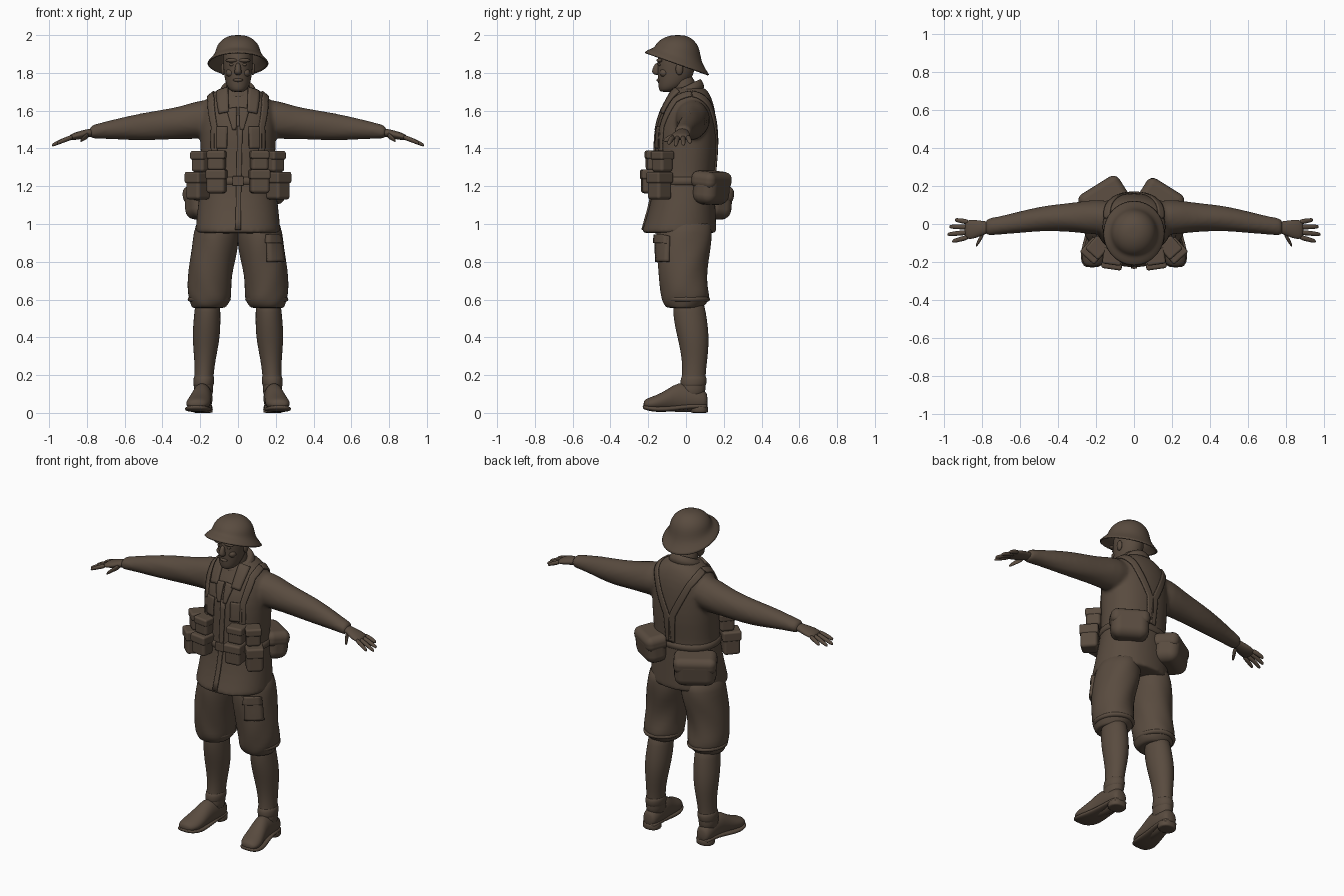
import bpy, bmesh
from math import sin, cos, pi, radians
from mathutils import Vector, Matrix

if "Cube" in bpy.data.objects:
    bpy.data.objects.remove(bpy.data.objects["Cube"], do_unlink=True)

brown = bpy.data.materials.new("dark brown")
brown.use_nodes = True
COLOR = (0.1, 0.071, 0.05, 1)
brown.diffuse_color = COLOR
brown.node_tree.nodes["Principled BSDF"].inputs["Base Color"].default_value = COLOR
SEGMENTS = 24


def power(value, exponent):
    return abs(value) ** exponent * (1 if value >= 0 else -1)


def add_loft(bm, rings, axis="z", round_off=1.0, ripple=0.0, cap_start=True):
    """Skin rings of (x, y, z, radius a, radius b, optional tilt) facing one axis."""
    loops = []
    for i, (x, y, z, a, b, *tilt) in enumerate(rings):
        loop = []
        for k in range(SEGMENTS):
            t = 2 * pi * k / SEGMENTS
            grow = 1 + ripple * sin(5 * t + 1.9 * i)
            u = a * grow * power(cos(t), round_off)
            v = b * grow * power(sin(t), round_off)
            lift = tilt[0] * sin(t) if tilt else 0
            offset = {"z": (u, v, lift), "x": (0, u, v), "y": (u, 0, v)}[axis]
            loop.append(bm.verts.new(Vector((x, y, z)) + Vector(offset)))
        loops.append(loop)
    for low, high in zip(loops, loops[1:]):
        for k in range(SEGMENTS):
            n = (k + 1) % SEGMENTS
            bm.faces.new((low[k], low[n], high[n], high[k]))
    if cap_start:
        bm.faces.new(loops[0][::-1])
    bm.faces.new(loops[-1])


def finish(name, bm, mirror=False, subdivide=1):
    bmesh.ops.recalc_face_normals(bm, faces=bm.faces)
    mesh = bpy.data.meshes.new(name)
    bm.to_mesh(mesh)
    bm.free()
    for face in mesh.polygons:
        face.use_smooth = True
    mesh.materials.append(brown)
    obj = bpy.data.objects.new(name, mesh)
    bpy.context.scene.collection.objects.link(obj)
    if subdivide:
        obj.modifiers.new("Subdivide", "SUBSURF").levels = subdivide
        obj.modifiers["Subdivide"].render_levels = subdivide
    if mirror:
        obj.modifiers.new("Mirror", "MIRROR").use_clip = False
        obj.modifiers["Mirror"].use_mirror_merge = False
    return obj


def loft(name, rings, axis="z", mirror=False, **shape):
    bm = bmesh.new()
    add_loft(bm, rings, axis, **shape)
    return finish(name, bm, mirror)


def ball(name, place, size, mirror=False):
    bm = bmesh.new()
    bmesh.ops.create_uvsphere(bm, u_segments=16, v_segments=10, radius=1)
    bmesh.ops.transform(bm, verts=bm.verts,
                        matrix=Matrix.Translation(place) @ Matrix.Diagonal((*size, 1)))
    return finish(name, bm, mirror, 0)


def box(name, place, size, turn=0, bevel=0.015, mirror=False, lean=0):
    bm = bmesh.new()
    bmesh.ops.create_cube(bm, size=1)
    matrix = (Matrix.Translation(place) @ Matrix.Rotation(radians(turn), 4, "Z")
              @ Matrix.Rotation(radians(lean), 4, "X") @ Matrix.Diagonal((*size, 1)))
    bmesh.ops.transform(bm, verts=bm.verts, matrix=matrix)
    obj = finish(name, bm, False, 0)
    rounding = obj.modifiers.new("Bevel", "BEVEL")
    rounding.width, rounding.segments, rounding.harden_normals = bevel, 4, True
    if mirror:
        obj.modifiers.new("Mirror", "MIRROR")
    return obj


def strip(name, path, widths, target, mirror=False, thick=0.01):
    """A cloth band along a path, laid on the surface of the target."""
    bm = bmesh.new()
    points = [Vector(p) for p in path]
    steps = 10
    rows = []
    total = steps * (len(points) - 1)
    for i in range(total + 1):
        s = min(i // steps, len(points) - 2)
        center = points[s].lerp(points[s + 1], i / steps - s)
        outward = Vector((center.x * 0.4, center.y, 0.05))
        side = (points[s + 1] - points[s]).cross(outward).normalized()
        width = widths[0] + (widths[1] - widths[0]) * i / total
        rows.append([bm.verts.new(center + side * width * (j / 4 - 0.5)) for j in range(5)])
    for a, b in zip(rows, rows[1:]):
        for j in range(4):
            bm.faces.new((a[j], a[j + 1], b[j + 1], b[j]))
    obj = finish(name, bm, False, 0)
    wrap = obj.modifiers.new("Lay", "SHRINKWRAP")
    wrap.target, wrap.offset, wrap.wrap_mode = target, 0.004, "ABOVE_SURFACE"
    solid = obj.modifiers.new("Thickness", "SOLIDIFY")
    solid.thickness, solid.offset = thick, 0
    if mirror:
        obj.modifiers.new("Mirror", "MIRROR")
    return obj


# Jacket: torso and sleeves blended into one cloth surface
bm = bmesh.new()
add_loft(bm, [(0, -.035, .95, .21, .18), (0, -.037, .955, .226, .2), (0, -.035, .97, .226, .197),
              (0, -.02, 1.07, .218, .178), (0, -.01, 1.2, .2, .163), (0, -.01, 1.26, .195, .16),
              (0, 0, 1.38, .2, .165), (0, 0, 1.5, .203, .165), (0, .012, 1.6, .2, .145),
              (0, .02, 1.66, .178, .12), (0, .02, 1.7, .125, .1), (0, .015, 1.73, .08, .08)],
         round_off=0.92)
for side in (1, -1):
    sleeve = [(.08, .03, 1.56, .09, .1), (.2, .036, 1.555, .095, .105), (.3, .036, 1.537, .08, .087),
              (.4, .034, 1.525, .072, .08), (.5, .026, 1.515, .065, .074), (.6, .01, 1.507, .058, .062),
              (.7, -.006, 1.497, .049, .046), (.77, -.016, 1.488, .046, .037),
              (.785, -.018, 1.486, .042, .033)]
    add_loft(bm, [(side * x, *rest) for x, *rest in sleeve], "x", ripple=0.025)
jacket = finish("jacket", bm)
remesh = jacket.modifiers.new("Blend", "REMESH")
remesh.mode, remesh.voxel_size, remesh.use_smooth_shade = "VOXEL", 0.011, True
soften = jacket.modifiers.new("Soften", "SMOOTH")
soften.factor, soften.iterations = 0.5, 5

# Collar, lapels, front edge and hem
loft("collar", [(0, .005, 1.68, .115, .105, .02), (0, 0, 1.715, .095, .092, .035),
                (0, -.005, 1.735, .078, .08, .04), (0, -.005, 1.72, .068, .07, .035)])
strip("collar_point", [(.085, -.05, 1.72), (.075, -.13, 1.59)], (.07, .055), jacket, True, .016)
strip("lapel", [(.035, -.14, 1.62), (.02, -.17, 1.5)], (.06, .02), jacket, True, .012)
strip("front_edge", [(.01, -.17, 1.52), (0, -.24, .97)], (.03, .03), jacket)
strip("chest_pocket", [(.1, -.17, 1.52), (.1, -.17, 1.4)], (.08, .08), jacket, True)

# Webbing: belt, shoulder straps and back straps
loft("belt", [(0, -.01, 1.2, .19, .15), (0, -.01, 1.205, .21, .172), (0, -.01, 1.25, .206, .17),
              (0, -.01, 1.255, .19, .15)], round_off=0.92)
box("belt_buckle", (0, -.182, 1.228), (.06, .016, .05), bevel=.005)
strip("shoulder_strap", [(.135, -.15, 1.38), (.14, -.15, 1.52), (.145, -.06, 1.66), (.14, .03, 1.69)],
      (.04, .04), jacket, True)
strip("back_strap", [(.14, .03, 1.69), (.115, .14, 1.62), (.02, .18, 1.42), (.01, .17, 1.25)],
      (.04, .04), jacket, True)

# Ammunition pouches with flaps
for row, x, y, z, wide, deep, tall, turn in (
        ("upper_inner", .112, -.165, 1.335, .092, .09, .105, 8),
        ("lower_inner", .113, -.187, 1.225, .1, .095, .125, 8),
        ("upper_outer", .192, -.125, 1.33, .085, .085, .11, 42),
        ("lower_outer", .212, -.14, 1.202, .095, .1, .145, 42)):
    box(row + "_pouch", (x, y, z), (wide, deep, tall), turn, .018, True)
    box(row + "_flap", (x, y, z + tall * .3), (wide + .008, deep + .01, tall * .42), turn, .012, True)

# Haversack on the left hip, larger pack on the right
for name, place, size, turn in (
        ("left_haversack", Vector((.145, .135, 1.19)), Vector((.22, .14, .175)), -32),
        ("right_pack", Vector((-.16, .135, 1.115)), Vector((.24, .155, .18)), 32)):
    box(name, place, size, turn, .055, lean=-6)
    box(name + "_flap", place + Vector((0, 0, size.z * .24)),
        size * 1.04 - Vector((0, 0, size.z * .5)), turn, .04, lean=-6)

# Baggy shorts
shorts = loft("shorts", [(.105, -.005, 1.04, .11, .14), (.115, -.01, .95, .12, .15),
                         (.122, -.012, .88, .123, .148), (.138, -.018, .8, .121, .135),
                         (.148, -.018, .72, .117, .128), (.152, -.008, .65, .117, .128),
                         (.15, -.002, .605, .113, .13), (.15, -.008, .575, .1, .112),
                         (.155, -.01, .552, .086, .09), (.16, 0, .56, .07, .07)],
              mirror=True, ripple=0.03)
strip("thigh_pocket", [(.2, -.13, .94), (.205, -.13, .8)], (.11, .12), shorts, thick=.022)
strip("thigh_pocket_flap", [(.2, -.14, .945), (.2, -.14, .9)], (.115, .12), shorts, thick=.034)
loft("shorts_cuff", [(.152, 0, .585, .1, .11), (.152, .002, .592, .116, .128),
                     (.152, .002, .612, .116, .128), (.152, 0, .62, .1, .11)], mirror=True, ripple=0.02)

# Lower legs, socks and gaiters
loft("lower_leg", [(.16, .01, .62, .066, .08), (.162, .018, .53, .069, .088), (.166, .03, .45, .074, .088),
                   (.17, .042, .37, .07, .08), (.175, .046, .28, .056, .067), (.18, .042, .2, .05, .061),
                   (.183, .037, .13, .053, .068), (.185, .03, .07, .05, .07)], mirror=True)
loft("gaiter_top", [(.18, .042, .195, .045, .055), (.18, .042, .2, .055, .067),
                    (.182, .039, .15, .056, .072), (.184, .036, .13, .05, .06)], mirror=True)

# Boots, soles and heels
loft("boot", [(.186, .115, .06, .028, .035), (.186, .1, .066, .047, .056), (.185, .03, .075, .053, .07),
              (.19, -.04, .085, .051, .083), (.2, -.1, .066, .058, .056), (.21, -.16, .051, .067, .041),
              (.217, -.205, .047, .056, .031), (.22, -.226, .045, .03, .018)], "y", True)
loft("sole", [(.186, .113, .034, .035, .012), (.186, .1, .034, .051, .014), (.188, .02, .036, .052, .014),
              (.2, -.07, .022, .06, .014), (.211, -.15, .018, .074, .016), (.218, -.21, .026, .06, .013),
              (.221, -.23, .032, .034, .01)], "y", True, round_off=0.7)
loft("heel", [(.186, .07, .0, .05, .042), (.186, .07, .003, .053, .047), (.186, .07, .03, .053, .047),
              (.186, .07, .04, .05, .045)], mirror=True, round_off=0.85)

# Hands
loft("palm", [(.75, -.016, 1.488, .03, .022), (.79, -.02, 1.482, .034, .022), (.83, -.026, 1.472, .048, .023),
              (.87, -.03, 1.463, .052, .019), (.895, -.03, 1.457, .045, .013)], "x", True)
for finger, root, tip_x, tip_y in (("little", .01, .945, .022), ("ring", -.016, .975, -.014),
                                   ("middle", -.043, .985, -.055), ("index", -.068, .96, -.092)):
    length = tip_x - .87
    loft(finger + "_finger", [(.87 + length * t, root + (tip_y - root) * t, 1.462 - .4 * length * t * (.7 + .3 * t),
                               r, r) for t, r in ((0, .014), (.5, .013), (.9, .011), (1, .006))], "x", True)
loft("thumb", [(.79, -.04, 1.472, .022, .018), (.81, -.075, 1.46, .017, .015),
               (.825, -.1, 1.448, .015, .012), (.835, -.115, 1.44, .007, .007)], "x", True)

# Head, neck and face
loft("neck", [(0, .0, 1.64, .07, .07), (0, -.01, 1.72, .06, .062), (0, -.025, 1.8, .062, .066)])
loft("head", [(0, -.105, 1.698, .028, .03), (0, -.09, 1.712, .05, .055), (0, -.068, 1.745, .066, .08),
              (0, -.055, 1.79, .074, .095), (0, -.05, 1.84, .079, .103), (0, -.05, 1.9, .08, .1),
              (0, -.05, 1.95, .06, .075)])
loft("nose", [(0, -.15, 1.788, .012, .012), (0, -.16, 1.8, .021, .023), (0, -.158, 1.82, .016, .02),
              (0, -.15, 1.855, .012, .013)])
ball("lips", (0, -.142, 1.762), (.026, .014, .01))
ball("chin", (0, -.118, 1.722), (.028, .02, .02))
ball("brow", (.032, -.14, 1.866), (.034, .016, .011), True)
ball("cheek", (.04, -.115, 1.8), (.024, .025, .022), True)
ball("eye", (.032, -.139, 1.843), (.014, .008, .007), True)
ball("ear", (.079, -.035, 1.82), (.012, .02, .032), True)

# Wide-brimmed steel helmet, brim tipped up at the front
helmet = loft("helmet", [(0, -.048, 1.85, .163, .172, -.06), (0, -.048, 1.868, .15, .157, -.054),
                         (0, -.046, 1.89, .128, .133, -.04), (0, -.044, 1.915, .12, .122, -.025),
                         (0, -.043, 1.945, .112, .114, -.012), (0, -.043, 1.975, .088, .09, -.004),
                         (0, -.043, 1.995, .052, .053, 0), (0, -.043, 2.0, .02, .02, 0)], cap_start=False)
shell = helmet.modifiers.new("Thickness", "SOLIDIFY")
shell.thickness = 0.008
